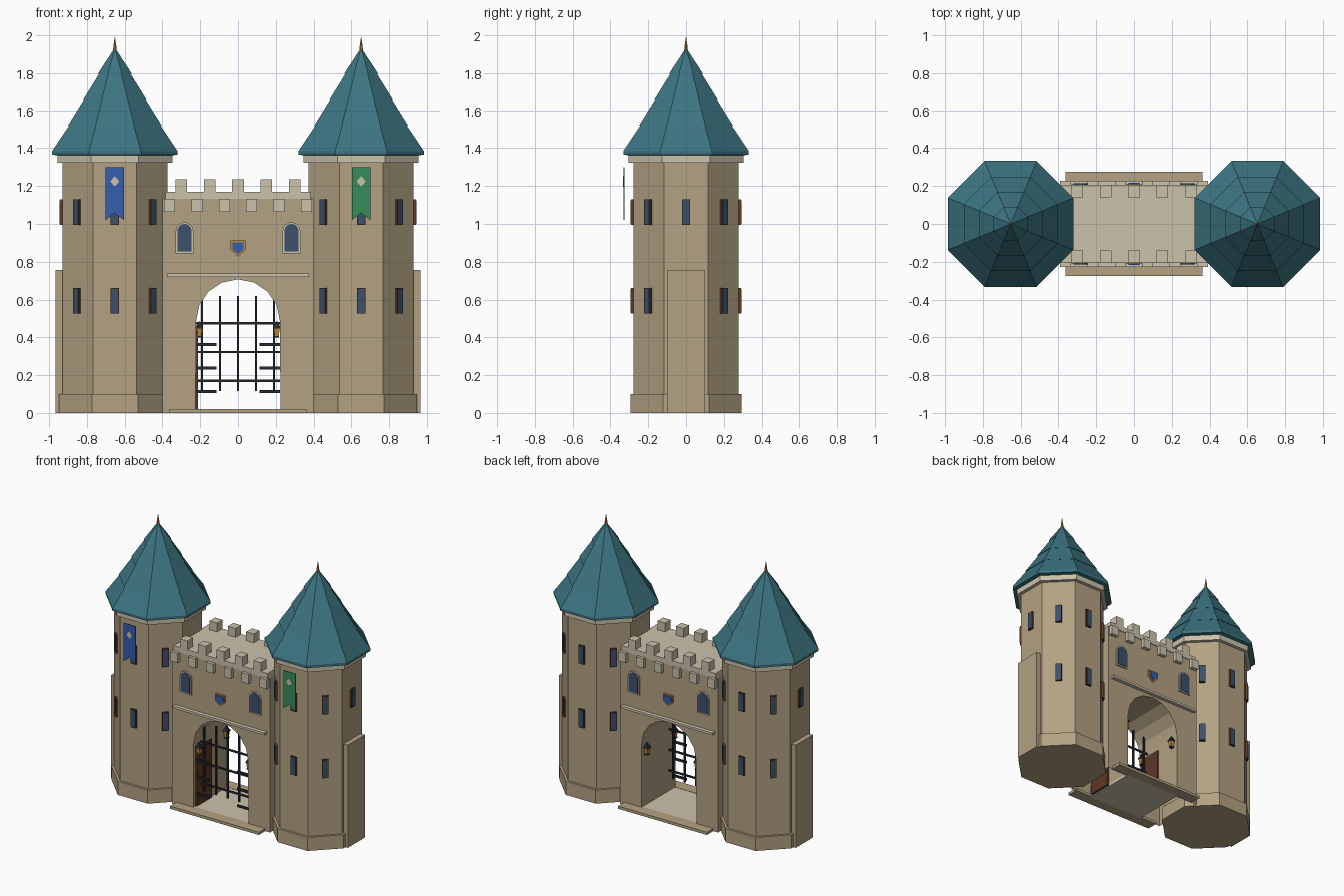
import bpy, bmesh, math
from mathutils import Matrix, Vector

if "Cube" in bpy.data.objects:
    bpy.data.objects.remove(bpy.data.objects["Cube"])


def material(name, r, g, b):
    m = bpy.data.materials.new(name)
    m.use_nodes = True
    m.diffuse_color = (r, g, b, 1)
    node = next(n for n in m.node_tree.nodes if n.type == "BSDF_PRINCIPLED")
    node.inputs["Base Color"].default_value = (r, g, b, 1)
    node.inputs["Roughness"].default_value = 0.9
    return m


STONE = material("tan stone", .45, .36, .225)
TRIM = material("pale stone", .60, .54, .41)
ROOF = material("teal slate", .045, .175, .22)
WOOD = material("brown wood", .11, .04, .02)
GLASS = material("dark glass", .045, .08, .15)
IRON = material("black iron", .02, .02, .03)
BLUE = material("blue cloth", .035, .11, .42)
GREEN = material("green cloth", .04, .26, .10)
GOLD = material("gold", .5, .26, .04)


def finish(name, bm, mat):
    bmesh.ops.recalc_face_normals(bm, faces=bm.faces)
    mesh = bpy.data.meshes.new(name)
    bm.to_mesh(mesh)
    bm.free()
    mesh.materials.append(mat)
    obj = bpy.data.objects.new(name, mesh)
    bpy.context.collection.objects.link(obj)
    return obj


def boxes(name, mat, items):
    """Boxes given as (low corner, high corner, turn matrix)."""
    bm = bmesh.new()
    for lo, hi, *turn in items:
        lo, hi = Vector(lo), Vector(hi)
        place = Matrix.Translation((lo + hi) / 2) @ Matrix.Diagonal((*(hi - lo), 1))
        bmesh.ops.create_cube(bm, size=1, matrix=(turn[0] if turn else Matrix()) @ place)
    return finish(name, bm, mat)


def prism(name, mat, outline, y0, y1):
    """Extrude an x-z outline along y."""
    bm = bmesh.new()
    face = bm.faces.new([bm.verts.new((x, y0, z)) for x, z in outline])
    new = bmesh.ops.extrude_face_region(bm, geom=[face])["geom"]
    bmesh.ops.translate(bm, vec=(0, y1 - y0, 0),
                        verts=[v for v in new if isinstance(v, bmesh.types.BMVert)])
    return finish(name, bm, mat)


def lathe(name, mat, profile, centre, sides=8):
    """Many-sided turned part; profile holds (flat-side radius, height)."""
    bm = bmesh.new()
    rings = []
    for r, z in profile:
        R = r / math.cos(math.pi / sides)
        angles = [math.tau * (k + .5) / sides for k in range(sides)]
        rings.append([bm.verts.new((centre[0] + R * math.cos(a),
                                    centre[1] + R * math.sin(a), z)) for a in angles])
    for low, high in zip(rings, rings[1:]):
        for k in range(sides):
            n = (k + 1) % sides
            bm.faces.new((low[k], low[n], high[n], high[k]))
    bm.faces.new(rings[0])
    bm.faces.new(rings[-1])
    return finish(name, bm, mat)


def arc(cx, cz, r, steps):
    return [(cx + r * math.cos(math.pi * k / steps), cz + r * math.sin(math.pi * k / steps))
            for k in range(steps + 1)]


# Towers
TX, TR = .652, .278
for s, side, cloth in ((-1, "right", BLUE), (1, "left", GREEN)):
    c = (s * TX, 0)
    lathe(side + "_tower_wall", STONE, [(TR, .05), (TR, 1.34)], c)
    lathe(side + "_tower_base", STONE, [(.295, 0), (.295, .1)], c)
    lathe(side + "_tower_cornice", TRIM, [(.304, 1.322), (.304, 1.366)], c)
    lathe(side + "_tower_roof", ROOF,
          [(.30, 1.362), (.332, 1.366), (.332, 1.385), (.238, 1.525), (.248, 1.52),
           (.158, 1.665), (.168, 1.66), (.078, 1.805), (.09, 1.797), (.003, 1.93)], c)
    lathe(side + "_roof_spike", GOLD, [(.011, 1.9), (.008, 1.94), (.001, 1.99)], c)
    x0, x1 = sorted((s * .8, s * .966))
    boxes(side + "_buttress", STONE, [((x0, -.1, 0), (x1, .1, .757))])

    # Slit windows on every face
    frames, panes = [], []
    for k in range(8):
        turn = Matrix.Translation((*c, 0)) @ Matrix.Rotation(math.tau * k / 8, 4, "Z")
        for z in (.525, .995):
            frames.append(((TR - .01, -.022, z), (TR + .013, .022, z + .135), turn))
            panes.append(((TR, -.018, z + .005), (TR + .016, .018, z + .13), turn))
    boxes(side + "_window_frames", WOOD, frames)
    boxes(side + "_window_panes", GLASS, panes)

    # Hanging banner with a diamond on it
    w = .049
    prism(side + "_banner", cloth,
          [(c[0] - w, 1.3), (c[0] - w, 1.02), (c[0], 1.058), (c[0] + w, 1.02), (c[0] + w, 1.3)],
          -.331, -.325)
    prism(side + "_banner_diamond", TRIM,
          [(c[0] - .024, 1.225), (c[0], 1.197), (c[0] + .024, 1.225), (c[0], 1.253)], -.334, -.33)

# Gatehouse wall with arched passage, open underneath
D = .2
wall = prism("gatehouse_wall", STONE,
             [(.4, 0), (.4, 1.135), (-.4, 1.135), (-.4, 0), (-.225, 0)]
             + arc(0, .485, .222, 8)[::-1] + [(.225, 0)], -D, D)
bm = bmesh.new()
bm.from_mesh(wall.data)
bmesh.ops.delete(bm, geom=[f for f in bm.faces if f.calc_center_median().z < .001],
                 context="FACES")
bm.to_mesh(wall.data)
bm.free()

boxes("passage_floor", TRIM, [((-.225, -D, 0), (.225, D, .018))])
boxes("parapet_deck", TRIM, [((-.385, -D - .005, 1.132), (.385, D + .005, 1.17))])

merlons, corbels, courses, steps = [], [], [], []
for s in (-1, 1):
    def span(a, b):
        return sorted((s * a, s * b))
    y0, y1 = span(.14, D + .005)
    merlons += [((.15 * k - .031, y0, 1.165), (.15 * k + .031, y1, 1.235)) for k in range(-2, 3)]
    y0, y1 = span(D - .01, .228)
    corbels += [((x - .029, y0, 1.064), (x + .029, y1, 1.133))
                for x in [.145 * (k - 2.5) for k in range(6)]]
    courses.append(((-.375, y0, .72), (.375, y1, .737)))
    y0, y1 = span(D - .01, .275)
    steps.append(((-.362, y0, 0), (.362, y1, .02)))
boxes("merlons", TRIM, merlons)
boxes("corbels", TRIM, corbels)
boxes("string_courses", TRIM, courses)
boxes("threshold_steps", STONE, steps)

# Arched windows and shields on both faces
for s, face in ((-1, "front"), (1, "back")):
    for x, side in ((-.283, "right"), (.283, "left")):
        for part, mat, w, z, out in (("frame", TRIM, .047, .845, .21),
                                     ("pane", GLASS, .038, .855, .214)):
            prism(f"{face}_{side}_arched_{part}", mat,
                  [(x - w, z), (x + w, z)] + arc(x, .962, w, 8), s * (D - .01), s * out)
    for part, mat, k, out in (("border", GOLD, 1, .212), ("field", BLUE, .75, .217)):
        prism(f"{face}_shield_{part}", mat,
              [(k * x, .876 + k * z) for x, z in
               ((-.04, .036), (-.04, -.012), (0, -.048), (.04, -.012), (.04, .036))],
              s * (D - .01), s * out)

# Portcullis
PY = -.12
bars = [((.095 * k - .006, PY - .006, .115), (.095 * k + .006, PY + .006, .62))
        for k in range(-2, 3)]
bars += [((-.222, PY - .005, z - .006), (.222, PY + .005, z + .006)) for z in (.17, .322, .475)]
boxes("portcullis", IRON, bars)

# Open doors, iron straps
boxes("right_door", WOOD, [((-.228, -.175, .02), (-.212, 0, .45))])
boxes("left_door", WOOD, [((.228, -.175, .005), (.245, 0, .45))])
straps = []
for s in (-1, 1):
    x0, x1 = sorted((s * .115, s * .222))
    straps += [((x0, -.178, z - .008), (x1, -.168, z + .008)) for z in (.112, .237, .362)]
boxes("door_straps", IRON, straps)

# Four lanterns inside the passage
for i, (x, y) in enumerate([(x, y) for x in (-.205, .205) for y in (-.16, .16)]):
    lathe(f"lantern_glow_{i + 1}", GOLD, [(.011, .405), (.016, .45)], (x, y), 4)
    lathe(f"lantern_cap_{i + 1}", IRON, [(.02, .448), (.019, .455), (.003, .485)], (x, y), 4)
    lathe(f"lantern_foot_{i + 1}", IRON, [(.013, .398), (.013, .406)], (x, y), 4)
